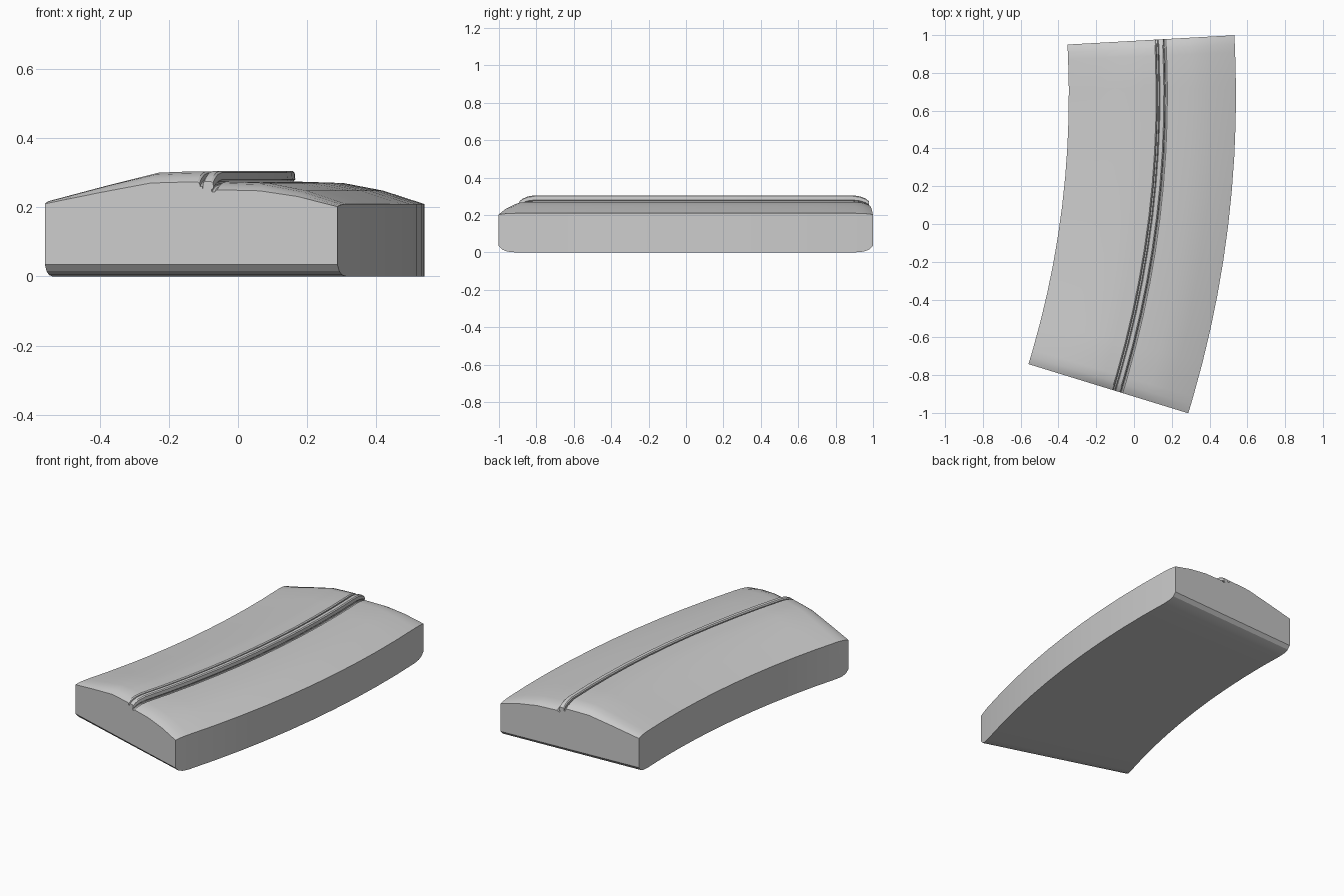
import bpy, bmesh, math

if "Cube" in bpy.data.objects:
    bpy.data.objects.remove(bpy.data.objects["Cube"])

# Plan layout: everything is swept around one vertical axis far to the left
CX, CY, R_IN = -5.18, 0.68, 4.835
A0, A1 = math.radians(-17.1), math.radians(3.2)
R_MID = R_IN + 0.44

# Rounded ends: (distance from the end, top drop factor, underside height)
END = [(0.0, 0.25, 0.035), (0.018, 0.14, 0.015), (0.045, 0.05, 0.004), (0.085, 0.0, 0.0)]
SPAN = 10


def stations():
    head = [(A0 + d / R_MID, f, b) for d, f, b in END]
    tail = [(A1 - d / R_MID, f, b) for d, f, b in reversed(END)]
    a, b = head[-1][0], tail[0][0]
    mid = [(a + (b - a) * i / SPAN, 0.0, 0.0) for i in range(1, SPAN)]
    return head + mid + tail


def sweep(name, top, base=None):
    """Sweep a profile of (width position, z) along the arc, with a closed base."""
    bm = bmesh.new()
    rings = []
    for ang, drop, under in stations():
        pts = [(u, z - drop * (z - 0.18)) for u, z in top]
        low = under if base is None else base
        pts += [(top[-1][0], low), (top[0][0], low)]
        rings.append([bm.verts.new((CX + (R_IN + u) * math.cos(ang),
                                    CY + (R_IN + u) * math.sin(ang), z)) for u, z in pts])
    n = len(rings[0])
    for r, s in zip(rings, rings[1:]):
        for i in range(n):
            j = (i + 1) % n
            bm.faces.new((r[i], r[j], s[j], s[i]))
    bm.faces.new(rings[0])
    bm.faces.new(rings[-1])
    bmesh.ops.recalc_face_normals(bm, faces=bm.faces)
    mesh = bpy.data.meshes.new(name)
    bm.to_mesh(mesh)
    bm.free()
    obj = bpy.data.objects.new(name, mesh)
    bpy.context.collection.objects.link(obj)
    bpy.ops.object.select_all(action='DESELECT')
    obj.select_set(True)
    bpy.context.view_layer.objects.active = obj
    bpy.ops.object.shade_smooth_by_angle(angle=math.radians(20))
    return obj


# Curved slab: raised left panel, seam channel, lower crowned right panel
sweep("curved_slab", [
    (0.0, 0.220), (0.17, 0.264), (0.32, 0.300), (0.40, 0.303), (0.462, 0.304),
    (0.468, 0.299), (0.470, 0.286), (0.477, 0.286), (0.479, 0.270),
    (0.503, 0.270), (0.506, 0.266), (0.514, 0.266), (0.522, 0.274),
    (0.65, 0.270), (0.765, 0.248), (0.885, 0.209)])

# Seam trim running the full length between the two panels
sweep("seam_trim", [
    (0.478, 0.278), (0.478, 0.299), (0.483, 0.305), (0.503, 0.305),
    (0.509, 0.300), (0.511, 0.280), (0.504, 0.274)], base=0.24)
